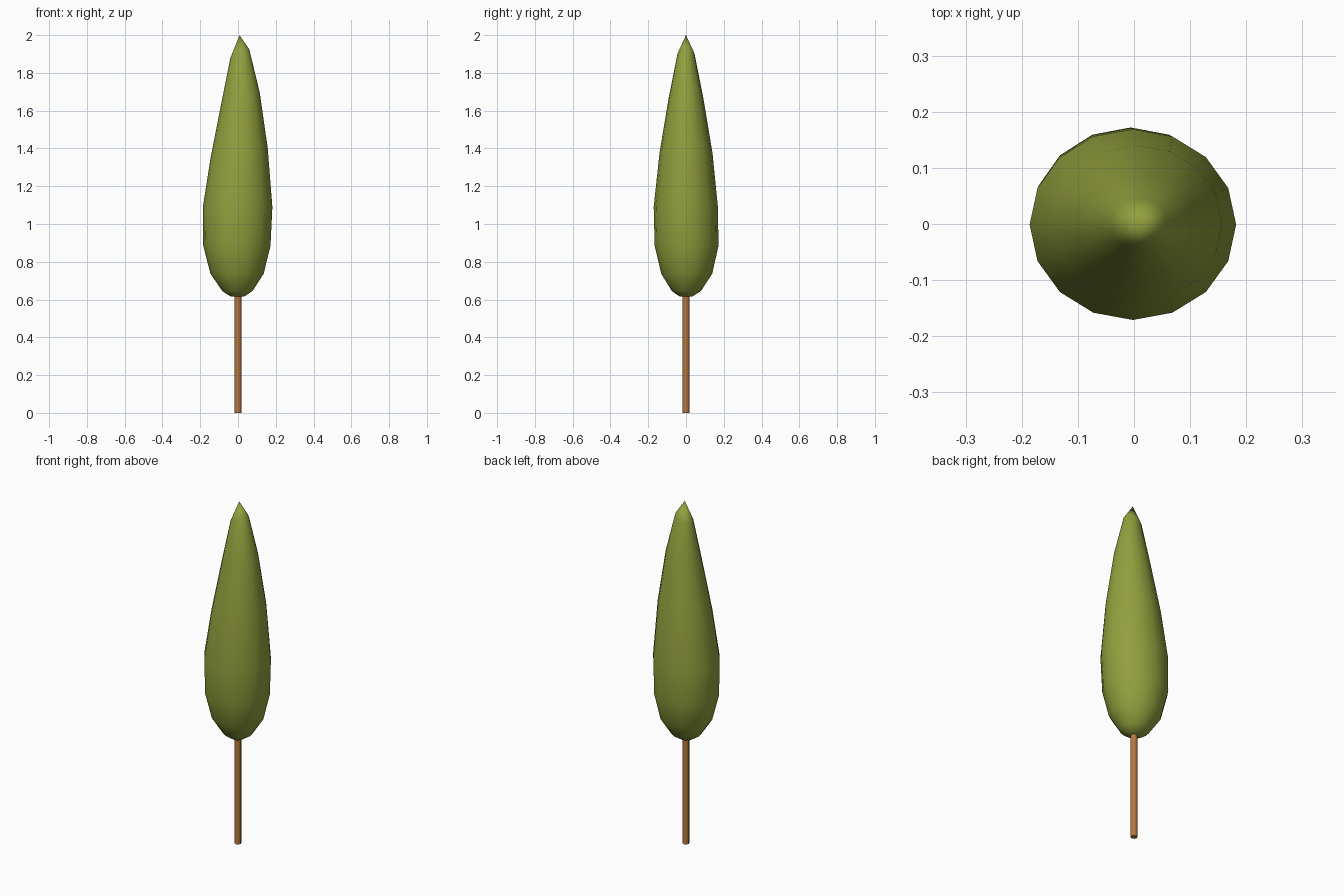
import bpy, bmesh, math

if "Cube" in bpy.data.objects:
    bpy.data.objects.remove(bpy.data.objects["Cube"])

SIDES = 16


def material(name, color):
    m = bpy.data.materials.new(name)
    m.diffuse_color = (*color, 1)
    m.use_nodes = True
    m.node_tree.nodes["Principled BSDF"].inputs["Base Color"].default_value = m.diffuse_color
    return m


def loft(name, rings, sides, mat, tip=None):
    """rings: (z, centre x, centre y, radius x, radius y, z tilt along x)"""
    bm = bmesh.new()
    loops = []
    for z, cx, cy, rx, ry, tilt in rings:
        loop = []
        for i in range(sides):
            a = 2 * math.pi * i / sides
            c, s = math.cos(a), math.sin(a)
            loop.append(bm.verts.new((cx + rx * c, cy + ry * s, z + tilt * c)))
        loops.append(loop)
    for lo, hi in zip(loops, loops[1:]):
        for i in range(sides):
            j = (i + 1) % sides
            bm.faces.new((lo[i], lo[j], hi[j], hi[i]))
    bm.faces.new(loops[0][::-1])
    if tip:
        t = bm.verts.new(tip)
        for i in range(sides):
            bm.faces.new((loops[-1][i], loops[-1][(i + 1) % sides], t))
    else:
        bm.faces.new(loops[-1])
    me = bpy.data.meshes.new(name)
    bm.to_mesh(me)
    bm.free()
    me.materials.append(mat)
    ob = bpy.data.objects.new(name, me)
    bpy.context.collection.objects.link(ob)
    bpy.context.view_layer.objects.active = ob
    ob.select_set(True)
    bpy.ops.object.shade_smooth_by_angle(angle=math.radians(50))
    ob.select_set(False)
    return ob


green = material("foliage_green", (0.285, 0.35, 0.047))
brown = material("bark_brown", (0.46, 0.19, 0.045))

# Foliage crown: slightly leaning, elliptical rings ending in a point
loft("foliage", [
    (0.615, -0.003, 0.000, 0.034, 0.032, 0.0),
    (0.645, -0.003, 0.002, 0.080, 0.077, 0.0),
    (0.737, -0.005, 0.004, 0.141, 0.135, 0.0),
    (0.885, -0.006, 0.003, 0.178, 0.169, 0.0),
    (1.090, -0.002, -0.001, 0.184, 0.170, 0.0),
    (1.378, 0.006, 0.000, 0.151, 0.140, 0.027),
    (1.672, 0.014, 0.000, 0.101, 0.091, 0.025),
    (1.902, 0.010, 0.000, 0.050, 0.045, 0.022),
], SIDES, green, tip=(0.008, 0.0, 2.0))

# Trunk: thin straight post reaching into the crown
loft("trunk", [
    (0.0, 0, 0, 0.0185, 0.0185, 0),
    (0.70, 0, 0, 0.0185, 0.0185, 0),
], 8, brown)
